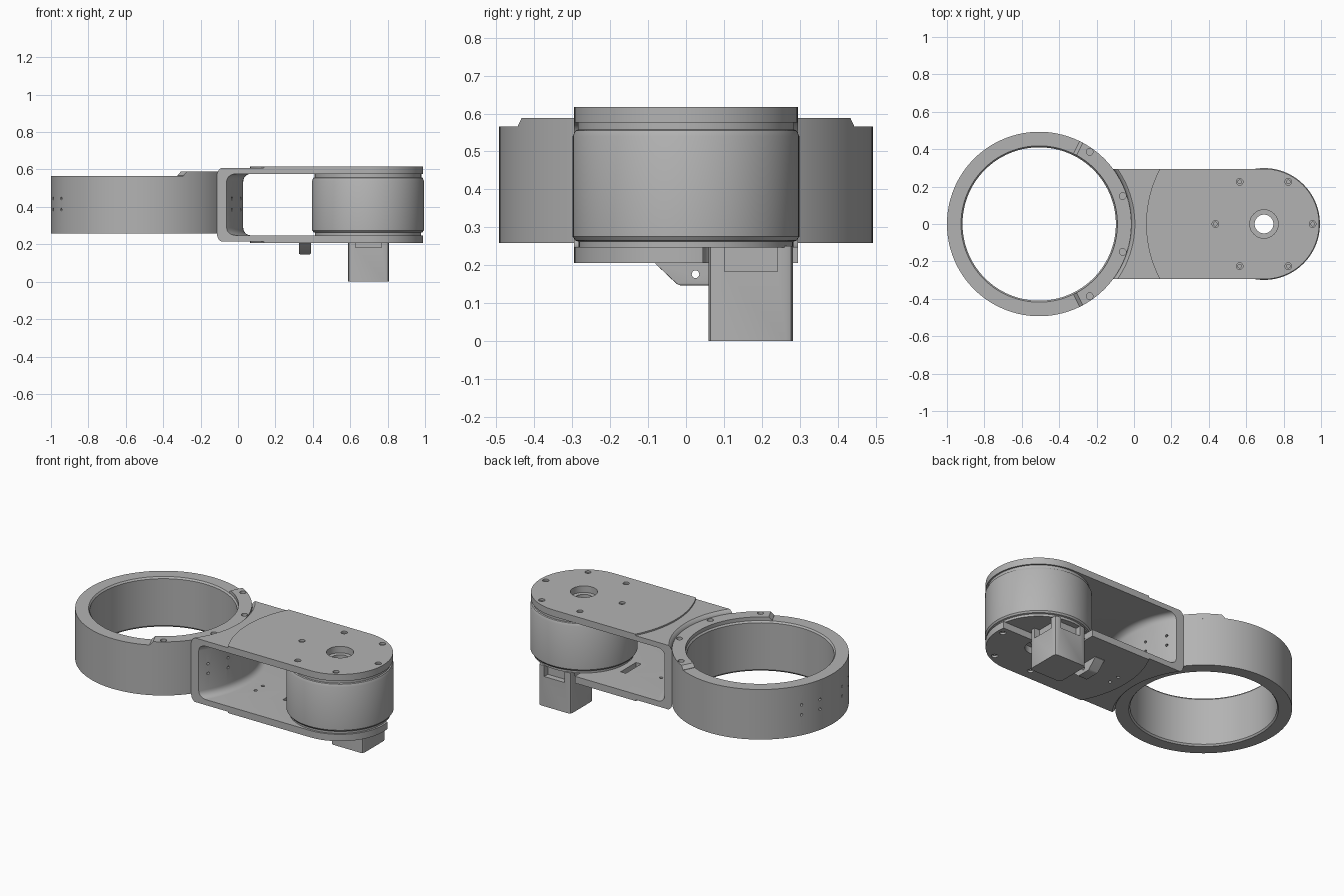
import bpy, bmesh
from math import sin, cos, pi, radians, atan2, hypot, sqrt, asin
from mathutils import Matrix, Vector

cube = bpy.data.objects.get("Cube")
if cube:
    bpy.data.objects.remove(cube)

grey = bpy.data.materials.new("machined_grey")
grey.use_nodes = True
GREY = (0.45, 0.45, 0.45, 1)
grey.diffuse_color = GREY
grey.node_tree.nodes["Principled BSDF"].inputs["Base Color"].default_value = GREY

RX, RR = -0.507, 0.493        # ring centre and outer radius
DX, HALF = 0.695, 0.295       # drum centre and plate half width


def finish(name, bm):
    bmesh.ops.recalc_face_normals(bm, faces=bm.faces)
    mesh = bpy.data.meshes.new(name)
    bm.to_mesh(mesh)
    bm.free()
    mesh.materials.append(grey)
    obj = bpy.data.objects.new(name, mesh)
    bpy.context.collection.objects.link(obj)
    return obj


def arc(cx, r, a0, a1, n):
    return [(cx + r * cos(a0 + (a1 - a0) * i / n), r * sin(a0 + (a1 - a0) * i / n))
            for i in range(n + 1)]


def prism(name, outline, z0, z1):
    bm = bmesh.new()
    base = bm.faces.new([bm.verts.new((x, y, z0)) for x, y in outline])
    top = bmesh.ops.extrude_face_region(bm, geom=[base])["geom"]
    for v in top:
        if isinstance(v, bmesh.types.BMVert):
            v.co.z = z1
    return finish(name, bm)


def box(name, x0, x1, y0, y1, z0, z1):
    return prism(name, [(x0, y0), (x1, y0), (x1, y1), (x0, y1)], z0, z1)


def lathe(name, cx, profile, steps=96):
    bm = bmesh.new()
    rings = [[bm.verts.new((cx + r * cos(2 * pi * i / steps), r * sin(2 * pi * i / steps), z))
              for i in range(steps)] for r, z in profile]
    for a, b in zip(rings, rings[1:] + rings[:1]):
        for i in range(steps):
            j = (i + 1) % steps
            bm.faces.new((a[i], a[j], b[j], b[i]))
    return finish(name, bm)


def bevel(obj, test, width, segments):
    bm = bmesh.new()
    bm.from_mesh(obj.data)
    edges = [e for e in bm.edges if test(*[v.co for v in e.verts])]
    bmesh.ops.bevel(bm, geom=edges, offset=width, segments=segments,
                    profile=0.5, affect='EDGES')
    bm.to_mesh(obj.data)
    bm.free()


def pin(x, y, z0, z1, r, n=20):
    return prism("pin_cutter", [(x + r * cos(2 * pi * i / n), y + r * sin(2 * pi * i / n))
                                for i in range(n)], z0, z1)


def radial_pin(angle, z, r0, r1):
    p = pin(0, 0, r0, r1, 0.008, 12)
    p.data.transform(Matrix.Translation((RX, 0, z)) @ Matrix.Rotation(angle, 4, 'Z')
                     @ Matrix.Rotation(pi / 2, 4, 'Y'))
    return p


def cut(obj, cutters):
    bpy.context.view_layer.objects.active = obj
    for c in cutters:
        m = obj.modifiers.new("cut", 'BOOLEAN')
        m.operation, m.solver, m.object = 'DIFFERENCE', 'EXACT', c
        bpy.ops.object.modifier_apply(modifier=m.name)
        bpy.data.objects.remove(c)


def flat_edge_on_ring(radius):
    return lambda a, b: abs(a.z - b.z) < 1e-4 and all(
        abs(hypot(v.x - RX, v.y) - radius) < 1e-3 for v in (a, b))


side_angles = [radians(s * a) for a in (12.6, 27.3) for s in (1, -1)]

# Clamp ring
ring = lathe("clamp_ring", RX, [(0.418, 0.258), (RR, 0.258), (RR, 0.566), (0.418, 0.566),
                                (0.41, 0.556), (0.41, 0.268)], 128)
cut(ring, [radial_pin(pi + a, z, 0.47, 0.52) for a in side_angles for z in (0.385, 0.445)])

# Raised arc on the ring with ramped ends and four screw holes
end = radians(64)
rim = prism("raised_rim", arc(RX, RR, -end, end, 48) + arc(RX, 0.418, end, -end, 48), 0.555, 0.588)
bevel(rim, lambda a, b: all(v.z > 0.58 and abs(atan2(v.y, v.x - RX)) > end - 0.002
                            for v in (a, b)), 0.02, 1)
cut(rim, [pin(RX + 0.471 * cos(radians(a)), 0.471 * sin(radians(a)), 0.57, 0.65, 0.018)
          for a in (-55, -18.5, 18.5, 55)])

# U-shaped bracket: capsule outline whose left side hugs the ring
reach = asin(HALF / RR)
bracket = prism("fork_bracket", arc(DX, HALF, -pi / 2, pi / 2, 48)
                + arc(RX, RR, reach, -reach, 32), 0.206, 0.617)
bevel(bracket, flat_edge_on_ring(RR), 0.045, 6)

# Hollow between the two plates
WALL = RR + 0.042
spread = asin(0.4 / WALL)
hollow = prism("hollow_cutter", [(1.2, -0.4), (1.2, 0.4)]
               + arc(RX, WALL, spread, -spread, 36), 0.248, 0.576)
bevel(hollow, flat_edge_on_ring(WALL), 0.04, 6)
cutters = [hollow]

# Shallow curved steps on the outer plate faces
swing = asin(0.4 / 0.63)
for z0, z1 in ((0.1, 0.214), (0.608, 0.7)):
    cutters.append(prism("step_cutter", [(-0.4, -0.4)]
                         + arc(DX, 0.63, pi + swing, pi - swing, 32) + [(-0.4, 0.4)], z0, z1))

# Centre hole, counterbored bolt circle, wall holes
cutters.append(pin(DX, 0, 0.1, 0.7, 0.076, 40))
for k in range(6):
    x, y = DX + 0.26 * cos(k * pi / 3), 0.26 * sin(k * pi / 3)
    cutters += [pin(x, y, 0.605, 0.7, 0.018), pin(x, y, 0.1, 0.7, 0.01),
                pin(x, y, 0.1, 0.218, 0.018)]
cutters += [radial_pin(a, z, 0.51, 0.58) for a in side_angles for z in (0.385, 0.445)]
cutters += [pin(0.145, s * 0.035, 0.1, 0.3, 0.01) for s in (1, -1)]

# Open pocket for the motor and slot over the cable tab
pocket = box("pocket_cutter", 0.55, 1.2, 0.045, 0.4, 0.1, 0.26)
bevel(pocket, lambda a, b: abs(a.z - b.z) > 0.1 and a.x < 0.6 and a.y < 0.1, 0.05, 5)
cutters += [pocket, box("slot_cutter", 0.34, 0.375, -0.05, 0.1, 0.18, 0.3)]
cut(bracket, cutters)

# Drum between the plates
drum = lathe("joint_drum", DX, [(0.05, 0.247), (0.283, 0.247), (0.283, 0.262), (0.292, 0.265),
                                (0.299, 0.275), (0.299, 0.54), (0.292, 0.555), (0.285, 0.558),
                                (0.285, 0.577), (0.05, 0.577)])

# Motor block with chamfered corners and a notch at the top of each side
motor = box("motor_block", 0.588, 0.808, 0.06, 0.282, 0, 0.25)
bevel(motor, lambda a, b: abs(a.z - b.z) > 0.1, 0.018, 2)
mx, my = 0.698, 0.171
notches = []
for k in range(4):
    n = box("notch_cutter", 0.075, 0.2, -0.07, 0.07, 0.183, 0.3)
    n.data.transform(Matrix.Translation((mx, my, 0)) @ Matrix.Rotation(k * pi / 2, 4, 'Z'))
    notches.append(n)
cut(motor, notches)

# Cable tab under the lower plate
tab = prism("cable_tab", [(-0.08, 0.21), (-0.08, 0.203), (-0.02, 0.146), (0.07, 0.146),
                          (0.13, 0.203), (0.13, 0.21)], 0.325, 0.39)
to_side = Matrix(((0, 0, 1, 0), (1, 0, 0, 0), (0, 1, 0, 0), (0, 0, 0, 1)))
tab.data.transform(to_side)
bevel(tab, lambda a, b: all(v.z < 0.15 for v in (a, b)), 0.008, 2)
hole = pin(0.025, 0.176, 0.2, 0.5, 0.01)
hole.data.transform(to_side)
cut(tab, [hole])

# Smooth the round faces and keep hard edges
for obj in (ring, rim, bracket, drum, motor, tab):
    bpy.ops.object.select_all(action='DESELECT')
    obj.select_set(True)
    bpy.context.view_layer.objects.active = obj
    bpy.ops.object.shade_smooth_by_angle(angle=radians(30))
